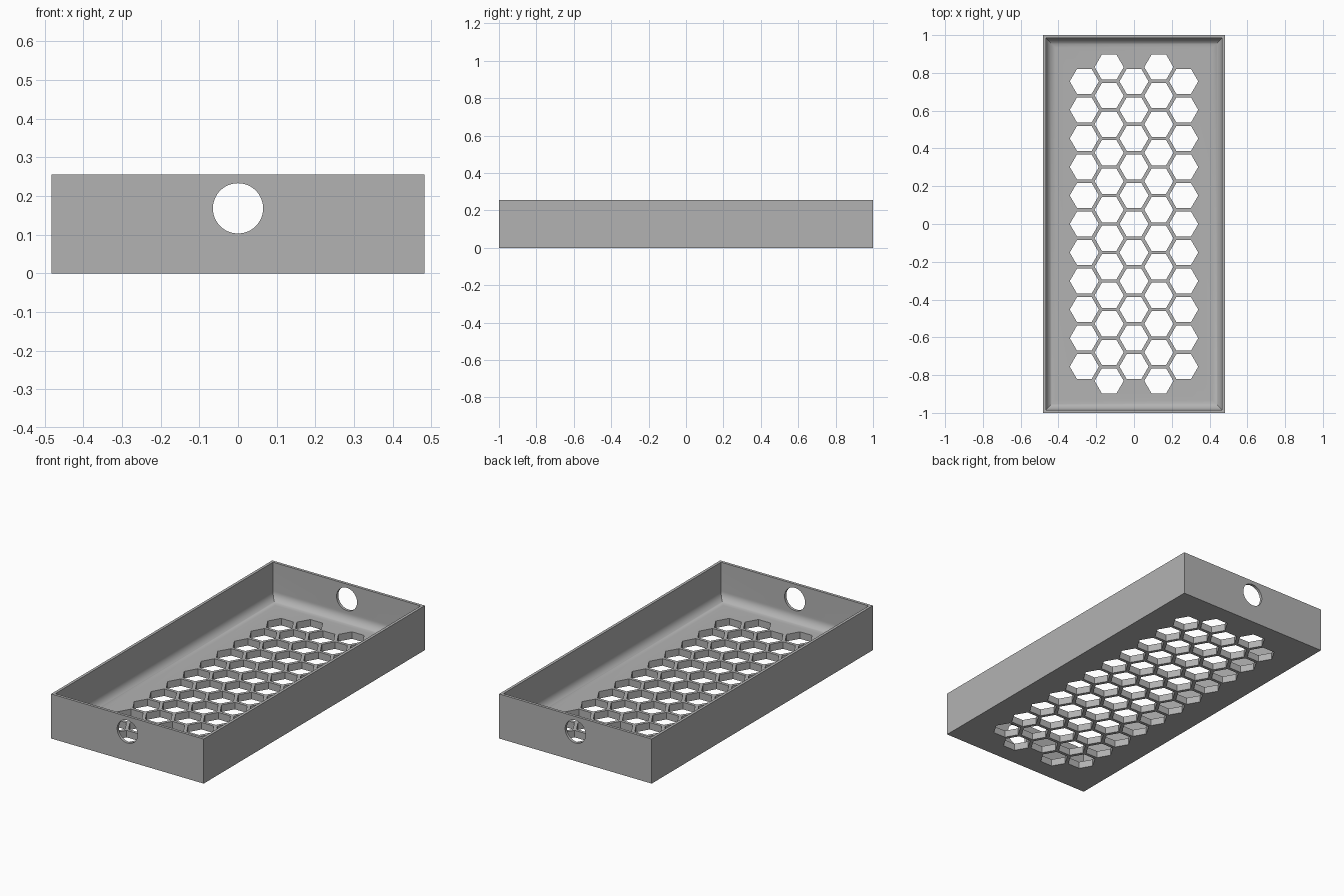
import bpy, bmesh, math
from mathutils import Matrix

cube = bpy.data.objects.get("Cube")
if cube:
    bpy.data.objects.remove(cube, do_unlink=True)

HALF_X, HALF_Y, HEIGHT = 0.483, 1.0, 0.255
WALL, FLOOR, COVE = 0.016, 0.04, 0.05
HEX_R, COL_STEP, ROW_STEP = 0.077, 0.1315, 0.151
HOLE_R, HOLE_Z = 0.065, 0.168

grey = bpy.data.materials.new("grey plastic")
grey.use_nodes = True
colour = (0.45, 0.45, 0.45, 1)
grey.diffuse_color = colour
grey.node_tree.nodes["Principled BSDF"].inputs["Base Color"].default_value = colour


def make_object(name, bm):
    bmesh.ops.recalc_face_normals(bm, faces=bm.faces)
    mesh = bpy.data.meshes.new(name)
    bm.to_mesh(mesh)
    bm.free()
    mesh.materials.append(grey)
    obj = bpy.data.objects.new(name, mesh)
    bpy.context.collection.objects.link(obj)
    return obj


def prism(bm, sides, radius, depth, matrix):
    bmesh.ops.create_cone(bm, cap_ends=True, segments=sides, radius1=radius,
                          radius2=radius, depth=depth, matrix=matrix)


# Tray shell: rectangular rings given as (inset, height), with a coved inner floor
profile = [(0, 0), (0, HEIGHT), (WALL, HEIGHT)]
STEPS = 12
for i in range(STEPS + 1):
    a = math.pi / 2 * i / STEPS
    profile.append((WALL + COVE * (1 - math.cos(a)),
                    FLOOR + COVE * (1 - math.sin(a))))

bm = bmesh.new()
rings = []
for inset, z in profile:
    x, y = HALF_X - inset, HALF_Y - inset
    rings.append([bm.verts.new((sx * x, sy * y, z))
                  for sx, sy in ((-1, -1), (1, -1), (1, 1), (-1, 1))])
for low, high in zip(rings, rings[1:]):
    for i in range(4):
        j = (i + 1) % 4
        bm.faces.new((low[i], low[j], high[j], high[i]))
bm.faces.new(rings[0])
bm.faces.new(rings[-1])
tray = make_object("vented_tray", bm)

# Honeycomb vents in the floor, alternating columns of eleven and twelve
bm = bmesh.new()
for col in range(-2, 3):
    count = 12 if col % 2 else 11
    for row in range(count):
        y = (row - (count - 1) / 2) * ROW_STEP
        turn = Matrix.Rotation(math.pi / 2, 4, "Z")
        prism(bm, 6, HEX_R, 0.16, Matrix.Translation((col * COL_STEP, y, 0)) @ turn)
vents = make_object("vent_cutter", bm)

# Round hole through both end walls
bm = bmesh.new()
prism(bm, 64, HOLE_R, 2.4,
      Matrix.Translation((0, 0, HOLE_Z)) @ Matrix.Rotation(math.pi / 2, 4, "X"))
end_holes = make_object("end_hole_cutter", bm)

# Cut the openings and bake the result
bpy.context.view_layer.objects.active = tray
for cutter in (vents, end_holes):
    cutter.hide_render = True
    mod = tray.modifiers.new("cut", "BOOLEAN")
    mod.operation = "DIFFERENCE"
    mod.solver = "EXACT"
    mod.object = cutter
    bpy.ops.object.modifier_apply(modifier=mod.name)
    bpy.data.objects.remove(cutter, do_unlink=True)

bpy.ops.object.select_all(action="DESELECT")
tray.select_set(True)
bpy.ops.object.shade_smooth_by_angle(angle=math.radians(30))
